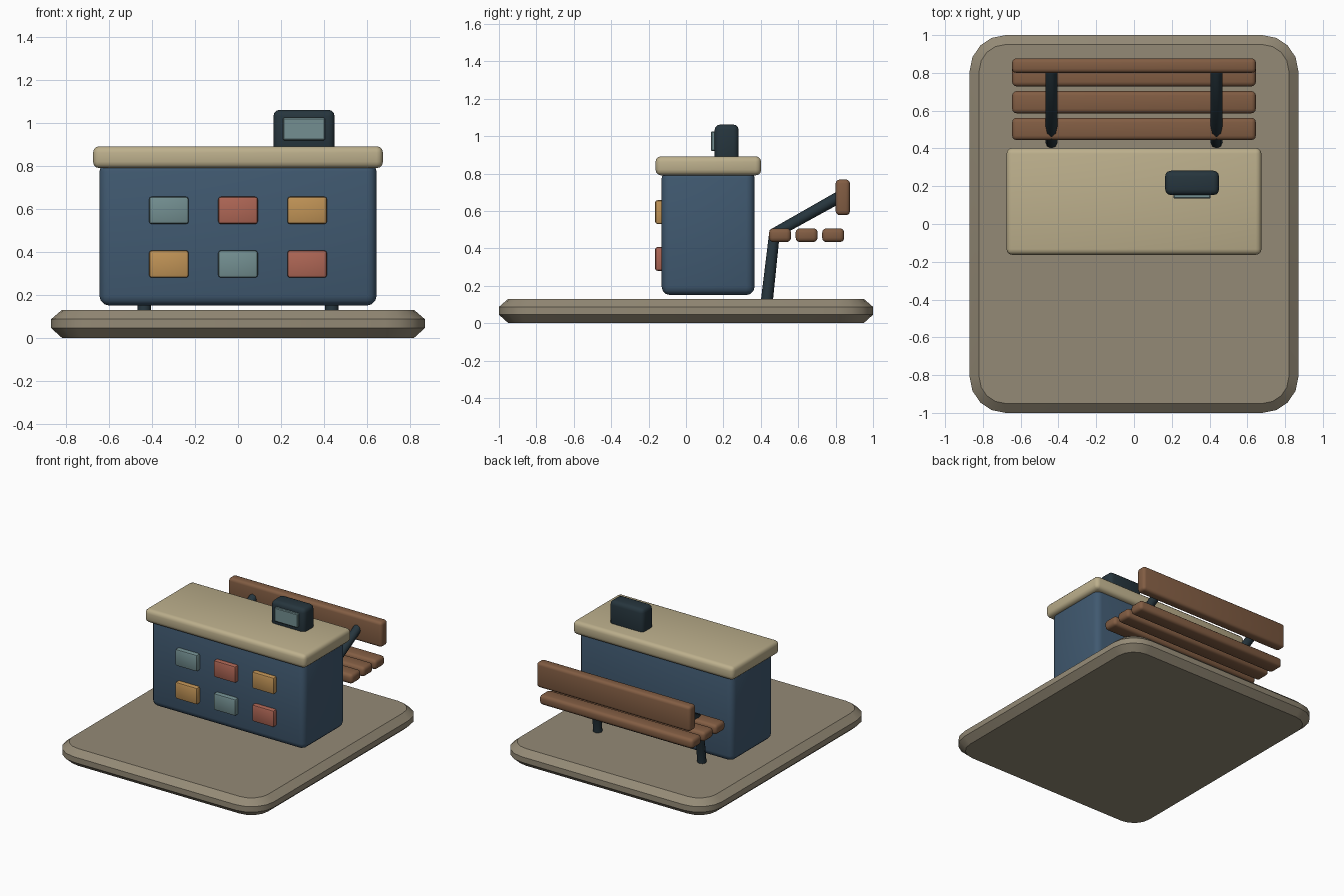
import bpy, bmesh, math
from mathutils import Vector

cube = bpy.data.objects.get("Cube")
if cube:
    bpy.data.objects.remove(cube, do_unlink=True)


def material(name, rgb):
    lin = [((c / 255 + 0.055) / 1.055) ** 2.4 for c in rgb]
    mat = bpy.data.materials.new(name)
    mat.use_nodes = True
    mat.diffuse_color = (*lin, 1)
    mat.node_tree.nodes["Principled BSDF"].inputs["Base Color"].default_value = (*lin, 1)
    return mat


STONE = material("stone", (148, 138, 118))
BLUE = material("wall blue", (64, 89, 112))
CREAM = material("counter cream", (188, 175, 140))
DARK = material("dark metal", (38, 53, 61))
WOOD = material("wood", (130, 93, 67))
TEAL = material("teal", (115, 143, 145))
RED = material("brick red", (174, 102, 85))
AMBER = material("amber", (192, 147, 86))


def finish(name, bm, mat):
    bmesh.ops.recalc_face_normals(bm, faces=bm.faces)
    mesh = bpy.data.meshes.new(name)
    bm.to_mesh(mesh)
    bm.free()
    mesh.materials.append(mat)
    mesh.shade_smooth()
    mesh.set_sharp_from_angle(angle=math.radians(32))
    obj = bpy.data.objects.new(name, mesh)
    bpy.context.collection.objects.link(obj)
    return obj


def rounded_box(name, x, y, z, bevel, mat, segments=3):
    """Box given by its (low, high) extents, with rounded edges."""
    bm = bmesh.new()
    bmesh.ops.create_cube(bm, size=1)
    for v in bm.verts:
        v.co = Vector([(a + b) / 2 + c * (b - a) for c, (a, b) in zip(v.co, (x, y, z))])
    bmesh.ops.bevel(bm, geom=bm.edges[:], offset=bevel, segments=segments,
                    profile=0.5, affect='EDGES')
    return finish(name, bm, mat)


def rounded_slab(name, half_x, half_y, radius, profile, mat, steps=4):
    """Rounded rectangle stacked through (inset, z) rings."""
    bm = bmesh.new()
    rings = []
    for inset, z in profile:
        ring = []
        for corner, (sx, sy) in enumerate(((1, 1), (-1, 1), (-1, -1), (1, -1))):
            for i in range(steps + 1):
                a = math.pi / 2 * (corner + i / steps)
                r = radius - inset
                ring.append(bm.verts.new((sx * (half_x - radius) + r * math.cos(a),
                                          sy * (half_y - radius) + r * math.sin(a), z)))
        rings.append(ring)
    for low, high in zip(rings, rings[1:]):
        for i in range(len(low)):
            j = (i + 1) % len(low)
            bm.faces.new((low[i], low[j], high[j], high[i]))
    bm.faces.new(rings[0])
    bm.faces.new(rings[-1])
    return finish(name, bm, mat)


def tube(name, points, radius, mat):
    curve = bpy.data.curves.new(name, 'CURVE')
    curve.dimensions = '3D'
    curve.bevel_depth = radius
    curve.bevel_resolution = 2
    curve.use_fill_caps = True
    spline = curve.splines.new('POLY')
    spline.points.add(len(points) - 1)
    for p, co in zip(spline.points, points):
        p.co = (*co, 1)
    spline.use_smooth = True
    curve.materials.append(mat)
    obj = bpy.data.objects.new(name, curve)
    bpy.context.collection.objects.link(obj)


# Ground slab
rounded_slab("ground_slab", 0.87, 1.0, 0.19,
             [(0.05, 0), (0, 0.045), (0, 0.087), (0.05, 0.13)], STONE)

# Kiosk body and overhanging top
rounded_box("kiosk_body", (-0.645, 0.645), (-0.13, 0.367), (0.15, 0.82), 0.045, BLUE)
rounded_box("kiosk_top", (-0.675, 0.675), (-0.163, 0.402), (0.79, 0.892), 0.03, CREAM)

# Two rows of display panels on the front
rows = (((0.53, 0.657), (TEAL, RED, AMBER)), ((0.28, 0.407), (AMBER, TEAL, RED)))
for r, (z, mats) in enumerate(rows):
    for c, mat in enumerate(mats):
        x = (c - 1) * 0.322
        rounded_box(f"front_panel_{r}_{c}", (x - 0.092, x + 0.092), (-0.165, -0.115),
                    z, 0.012, mat, 2)

# Register with screen
rounded_box("register", (0.165, 0.45), (0.153, 0.282), (0.86, 1.062), 0.03, DARK)
rounded_box("register_screen", (0.21, 0.405), (0.134, 0.17), (0.92, 1.025), 0.005, TEAL, 1)

# Bench slats
for i in range(3):
    y = 0.503 + i * 0.142
    rounded_box(f"seat_slat_{i}", (-0.645, 0.645), (y - 0.059, y + 0.059),
                (0.433, 0.507), 0.024, WOOD)
rounded_box("back_slat", (-0.645, 0.645), (0.8, 0.877), (0.577, 0.768), 0.022, WOOD)

# Bent bench supports
for side, x in (("left", 0.437), ("right", -0.437)):
    tube(f"bench_support_{side}",
         [(x, 0.433, 0.125), (x, 0.473, 0.48), (x, 0.83, 0.68)], 0.032, DARK)
